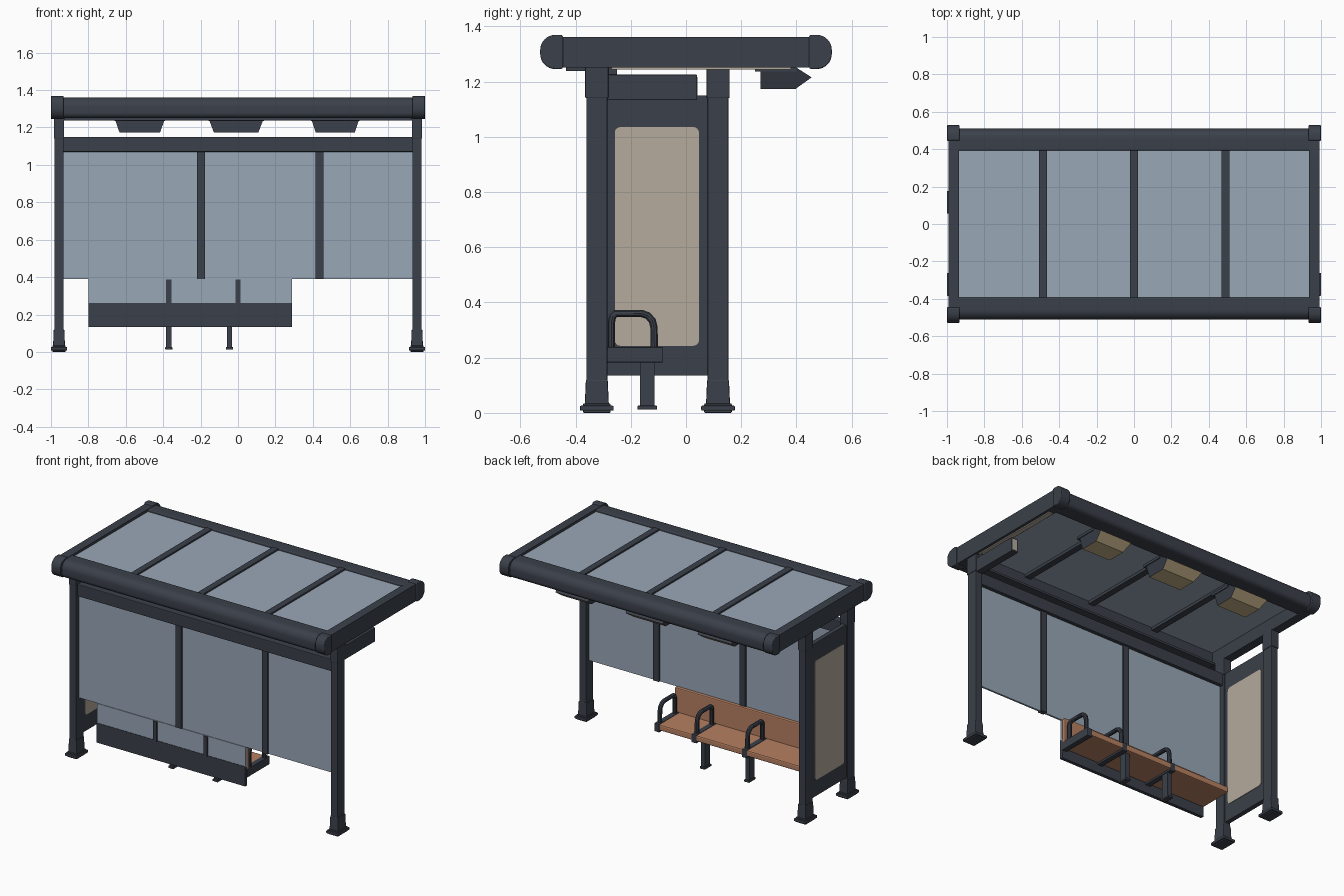
import bpy, bmesh, math
from mathutils import Vector

if "Cube" in bpy.data.objects:
    bpy.data.objects.remove(bpy.data.objects["Cube"])


def mat(name, rgb):
    m = bpy.data.materials.new(name)
    m.diffuse_color = (*rgb, 1)
    m.use_nodes = True
    m.node_tree.nodes["Principled BSDF"].inputs["Base Color"].default_value = m.diffuse_color
    return m


DARK = mat("dark metal", (0.043, 0.051, 0.068))
GLASS = mat("blue glass", (0.32, 0.39, 0.475))
POSTER = mat("beige panel", (0.46, 0.405, 0.335))
WOOD = mat("orange wood", (0.47, 0.215, 0.12))
LAMP = mat("warm lamp", (0.55, 0.44, 0.25))


def finish(name, bm, material, bevel=0, smooth=False):
    bmesh.ops.recalc_face_normals(bm, faces=bm.faces)
    me = bpy.data.meshes.new(name)
    bm.to_mesh(me)
    bm.free()
    me.materials.append(material)
    ob = bpy.data.objects.new(name, me)
    bpy.context.collection.objects.link(ob)
    if bevel:
        b = ob.modifiers.new("bevel", 'BEVEL')
        b.width, b.segments = bevel, 2
    if smooth:
        bpy.ops.object.select_all(action='DESELECT')
        ob.select_set(True)
        bpy.context.view_layer.objects.active = ob
        bpy.ops.object.shade_smooth_by_angle()
    return ob


def box(name, x, y, z, material=DARK, bevel=0, top=1.0):
    """Box from ranges; top scales the upper face for tapered parts."""
    bm = bmesh.new()
    bmesh.ops.create_cube(bm, size=1)
    for v in bm.verts:
        s = top if v.co.z > 0 else 1
        v.co = Vector(((x[0] + x[1]) / 2 + v.co.x * s * (x[1] - x[0]),
                       (y[0] + y[1]) / 2 + v.co.y * s * (y[1] - y[0]),
                       (z[0] + z[1]) / 2 + v.co.z * (z[1] - z[0])))
    return finish(name, bm, material, bevel)


def prism(name, pts, x, material=DARK, bevel=0):
    """Extrude a (y, z) profile along x."""
    bm = bmesh.new()
    f = bm.faces.new([bm.verts.new((x[0], p[0], p[1])) for p in pts])
    r = bmesh.ops.extrude_face_region(bm, geom=[f])
    for v in r["geom"]:
        if isinstance(v, bmesh.types.BMVert):
            v.co.x = x[1]
    return finish(name, bm, material, bevel, True)


def rounded(y, z, radii, n=8):
    """Rounded rectangle; radii in order: high y top, low y top, low y bottom, high y bottom."""
    corners = [(y[1], z[1], -1, -1), (y[0], z[1], 1, -1), (y[0], z[0], 1, 1), (y[1], z[0], -1, 1)]
    pts = []
    for i, ((cy, cz, sy, sz), r) in enumerate(zip(corners, radii)):
        if r == 0:
            pts.append((cy, cz))
            continue
        for k in range(n + 1):
            a = math.pi / 2 * (i + k / n)
            pts.append((cy + sy * r + r * math.cos(a), cz + sz * r + r * math.sin(a)))
    return pts


def tube(name, pts, r):
    cu = bpy.data.curves.new(name, 'CURVE')
    cu.dimensions = '3D'
    cu.bevel_depth, cu.bevel_resolution, cu.use_fill_caps = r, 3, True
    sp = cu.splines.new('POLY')
    sp.points.add(len(pts) - 1)
    for p, c in zip(sp.points, pts):
        p.co = (*c, 1)
    cu.materials.append(DARK)
    ob = bpy.data.objects.new(name, cu)
    bpy.context.collection.objects.link(ob)
    bpy.ops.object.select_all(action='DESELECT')
    ob.select_set(True)
    bpy.context.view_layer.objects.active = ob
    bpy.ops.object.convert(target='MESH')
    bpy.ops.object.shade_smooth_by_angle()


# Posts with base plate, sleeve and top collar
def post(name, x, y):
    def part(suffix, hx, hy, z, bevel=0.004, top=1.0):
        box(name + suffix, (x - hx, x + hx), (y - hy, y + hy), z, DARK, bevel, top)
    part("", 0.025, 0.038, (0.02, 1.26))
    part("_plate", 0.044, 0.061, (0.008, 0.026))
    part("_foot", 0.036, 0.050, (0.0, 0.034))
    part("_sleeve", 0.032, 0.044, (0.02, 0.12), top=0.9)
    part("_collar", 0.028, 0.042, (1.14, 1.255))


post("rear_left_post", -0.957, -0.323)
post("rear_right_post", 0.957, -0.323)
post("front_left_post", -0.957, 0.116)

# Roof side beams with rounded end caps
for s, side in ((-1, "left"), (1, "right")):
    xs = sorted((s * 0.935, s * 0.993))
    prism(f"roof_{side}_beam", rounded((-0.52, 0.52), (1.25, 1.362), [0.05] * 4), xs)
    xc = sorted((s * 0.933, s * 1.0))
    for t, end in ((-1, "rear"), (1, "front")):
        ya = sorted((t * 0.445, t * 0.528))
        rr = [0.055, 0.01, 0.01, 0.055] if t > 0 else [0.01, 0.055, 0.055, 0.01]
        prism(f"roof_{side}_{end}_cap", rounded(ya, (1.245, 1.369), rr), xc, DARK, 0.004)

# Roof long beams, crossbars and glass
for t, end in ((-1, "rear"), (1, "front")):
    ya = sorted((t * 0.393, t * 0.51))
    rr = [0.05, 0.006, 0.006, 0.03] if t > 0 else [0.006, 0.05, 0.03, 0.006]
    prism(f"roof_{end}_beam", rounded(ya, (1.25, 1.36), rr), (-0.94, 0.94))
for i, x in enumerate((-0.487, 0, 0.49)):
    box(f"roof_crossbar_{i}", (x - 0.021, x + 0.021), (-0.4, 0.4), (1.315, 1.356))
box("roof_glass", (-0.94, 0.94), (-0.4, 0.4), (1.334, 1.346), GLASS)
box("roof_rear_rail", (-0.93, 0.93), (-0.435, -0.365), (1.238, 1.252))
box("roof_light_strip", (0.942, 0.975), (-0.27, 0.38), (1.244, 1.252), POSTER)

# Lamps under the front beam, lit on the underside and lower front face
for i, (x, w) in enumerate(((-0.525, 0.135), (-0.01, 0.148), (0.52, 0.13))):
    prof = [(0.27, 1.25), (0.40, 1.25), (0.455, 1.215), (0.395, 1.172), (0.27, 1.172)]
    ob = prism(f"lamp_{i}", prof, (x - w, x + w))
    ob.data.materials.append(LAMP)
    for v in ob.data.vertices:
        v.co.x = x + (v.co.x - x) * (1 - 0.2 * (1.25 - v.co.z) / 0.078)
    for p in ob.data.polygons:
        if p.normal.z < -0.5:
            p.material_index = 1
    box(f"lamp_mount_{i}", (x - w, x + w), (0.25, 0.40), (1.236, 1.254))

# Rear wall
box("rear_top_rail", (-0.94, 0.94), (-0.35, -0.295), (1.07, 1.15), DARK, 0.004)
box("rear_glass", (-0.94, 0.94), (-0.33, -0.318), (0.39, 1.08), GLASS)
for i, x in enumerate((-0.198, 0.435)):
    box(f"rear_mullion_{i}", (x - 0.021, x + 0.021), (-0.341, -0.307), (0.39, 1.08))

# Left side panel with inset poster on both faces
box("side_panel", (-0.975, -0.943), (-0.29, 0.085), (0.135, 1.15), DARK, 0.003)
prism("side_poster", rounded((-0.258, 0.047), (0.243, 1.035), [0.02] * 4, 4), (-0.978, -0.94), POSTER)

# Hanging sign at the right end
box("hanging_sign", (0.93, 0.978), (-0.285, 0.04), (1.133, 1.225), DARK, 0.003)
box("sign_hanger", (0.945, 0.965), (-0.285, -0.25), (1.22, 1.252))
box("sign_end_face", (0.937, 0.971), (0.038, 0.042), (1.142, 1.216), POSTER)

# Bench: seat, backrest, rear cladding
BX = (-0.80, 0.288)
box("bench_seat", BX, (-0.315, -0.085), (0.195, 0.235), WOOD, 0.008)
box("bench_backrest", BX, (-0.318, -0.292), (0.225, 0.395), WOOD, 0.006)
box("bench_rear_panel", BX, (-0.334, -0.317), (0.255, 0.39), GLASS)
box("bench_rear_board", BX, (-0.337, -0.315), (0.132, 0.262))
for i, x in enumerate((-0.37, 0.0)):
    box(f"bench_back_stay_{i}", (x - 0.014, x + 0.014), (-0.342, -0.316), (0.255, 0.388))

# Bench arms and brackets
arm = [(-0.27, 0.20), (-0.27, 0.33), (-0.266, 0.348), (-0.255, 0.36), (-0.16, 0.36),
       (-0.138, 0.352), (-0.122, 0.334), (-0.116, 0.31), (-0.114, 0.20)]
for i, x in enumerate((-0.37, 0.0, 0.272)):
    tube(f"bench_arm_{i}", [(x, y, z) for y, z in arm], 0.014)
    box(f"bench_bracket_{i}", (x - 0.018, x + 0.018), (-0.315, -0.083), (0.183, 0.238), DARK, 0.003)

# Bench legs
for i, x in enumerate((-0.37, -0.045)):
    box(f"bench_leg_{i}", (x - 0.014, x + 0.014), (-0.166, -0.114), (0.015, 0.2))
    box(f"bench_foot_{i}", (x - 0.019, x + 0.019), (-0.176, -0.105), (0.012, 0.026), DARK, 0.003)
